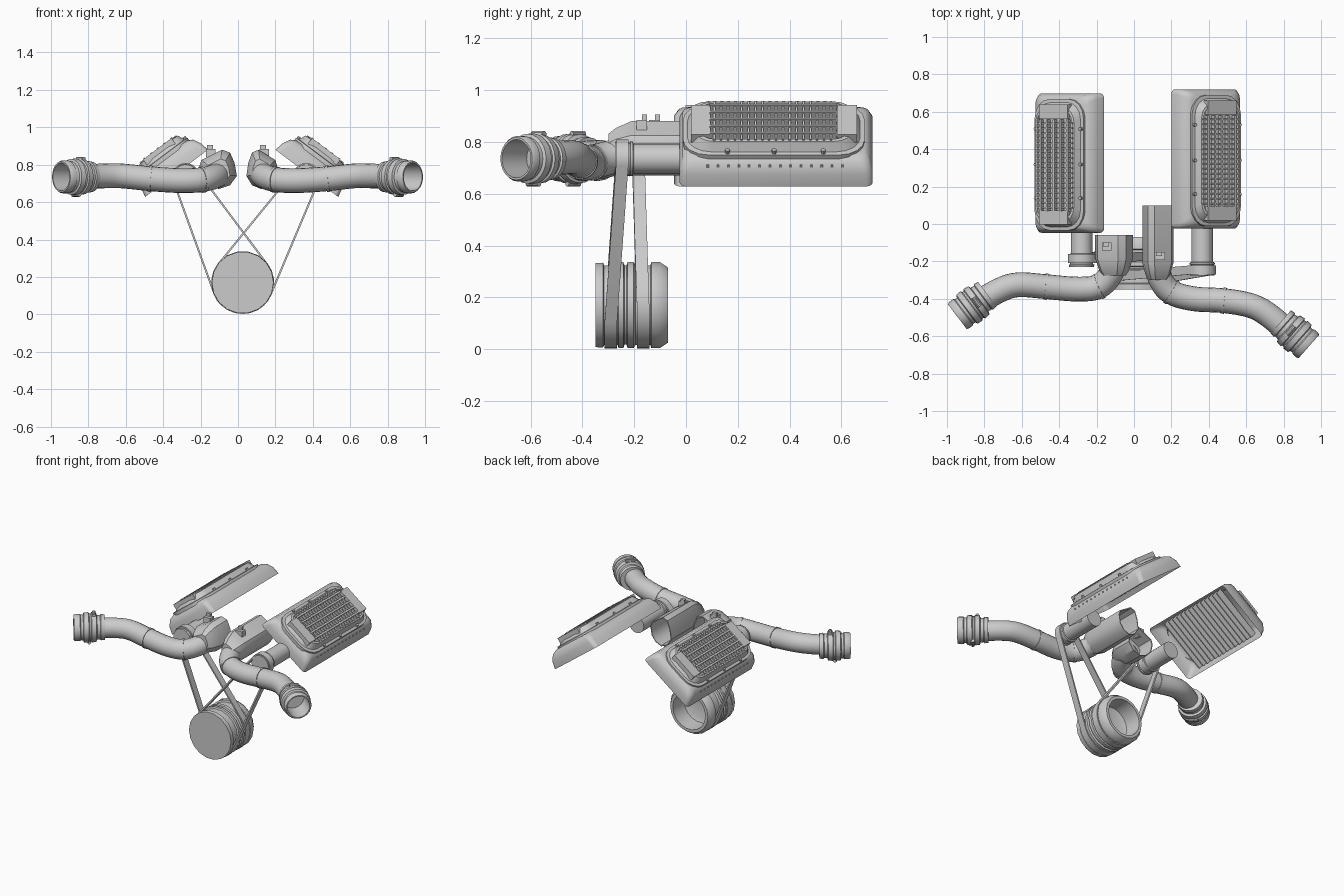
import bpy, bmesh, math
from mathutils import Vector

if "Cube" in bpy.data.objects:
    bpy.data.objects.remove(bpy.data.objects["Cube"])

TAU = 2 * math.pi


def make(name, verts, faces, smooth=True):
    me = bpy.data.meshes.new(name)
    me.from_pydata([tuple(v) for v in verts], [], faces)
    bm = bmesh.new()
    bm.from_mesh(me)
    bmesh.ops.recalc_face_normals(bm, faces=bm.faces)
    bm.to_mesh(me)
    bm.free()
    ob = bpy.data.objects.new(name, me)
    bpy.context.collection.objects.link(ob)
    if smooth:
        bpy.ops.object.select_all(action='DESELECT')
        ob.select_set(True)
        bpy.context.view_layer.objects.active = ob
        bpy.ops.object.shade_smooth_by_angle(angle=math.radians(35))
    return ob


def loft(name, rings, cap_start=False, cap_end=False, closed=False, smooth=True):
    n, m = len(rings[0]), len(rings)
    verts = [v for r in rings for v in r]
    faces = []
    for i in range(m if closed else m - 1):
        a, b = i * n, ((i + 1) % m) * n
        faces += [(a + j, a + (j + 1) % n, b + (j + 1) % n, b + j) for j in range(n)]
    if cap_start:
        faces.append(tuple(range(n)))
    if cap_end:
        faces.append(tuple(range((m - 1) * n, m * n)))
    return make(name, verts, faces, smooth)


def circle(c, d, r, segs):
    d = Vector(d).normalized()
    s = d.cross(Vector((0, 0, 1))).normalized()
    u = s.cross(d)
    return [Vector(c) + r * (math.cos(k * TAU / segs) * s + math.sin(k * TAU / segs) * u)
            for k in range(segs)]


def lathe(name, origin, d, profile, segs=24, caps=(True, True)):
    d = Vector(d).normalized()
    return loft(name, [circle(Vector(origin) + d * t, d, r, segs) for t, r in profile], *caps)


def sweep(name, pts, r, segs=20, sub=5):
    P = [Vector(p) for p in pts]
    P = [2 * P[0] - P[1]] + P + [2 * P[-1] - P[-2]]
    path = []
    for i in range(1, len(P) - 2):
        a, b, c, d = P[i - 1:i + 3]
        for k in range(sub):
            t = k / sub
            path.append(0.5 * (2 * b + (c - a) * t + (2 * a - 5 * b + 4 * c - d) * t * t
                               + (3 * b - a - 3 * c + d) * t ** 3))
    path.append(P[-2])
    rings = []
    for i, p in enumerate(path):
        d = path[min(i + 1, len(path) - 1)] - path[max(i - 1, 0)]
        rings.append(circle(p, d, r, segs))
    return loft(name, rings)


def boxes(name, bounds, place):
    verts, faces = [], []
    for x0, x1, y0, y1, z0, z1 in bounds:
        o = len(verts)
        verts += [place(x, y, z) for x in (x0, x1) for y in (y0, y1) for z in (z0, z1)]
        faces += [tuple(o + k for k in f) for f in ((0, 1, 3, 2), (4, 5, 7, 6), (0, 1, 5, 4),
                                                    (2, 3, 7, 6), (0, 2, 6, 4), (1, 3, 7, 5))]
    return make(name, verts, faces, False)


def round_rect(u0, u1, y0, y1, r, n=5):
    out = []
    for q, (cu, cy) in enumerate(((u1 - r, y1 - r), (u0 + r, y1 - r), (u0 + r, y0 + r), (u1 - r, y0 + r))):
        for k in range(n):
            a = (q + k / (n - 1)) * math.pi / 2
            out.append((cu + r * math.cos(a), cy + r * math.sin(a)))
    return out


def charger(side, left):
    # tilted housing frame: u runs down the slope, n is its outward normal
    def place(u, y, n):
        x, z = 0.2 + 0.8 * u + 0.6 * n, 0.88 - 0.6 * u + 0.8 * n
        return Vector((0.04 - x, y - 0.022, z)) if left else Vector((x, y, z))

    def layers(rect, rows):
        u0, u1, y0, y1 = rect
        return [[place(u, y, n) for u, y in round_rect(u0 + iu, u1 - iu, y0 + iy, y1 - iy, r)]
                for iu, iy, n, r in rows]

    # open-bottomed housing
    loft(side + "_housing", layers((0, 0.42, -0.025, 0.72), [
        (0, 0, 0, 0.025), (0.01, 0.0, 0.05, 0.03), (0.03, 0.012, 0.09, 0.035),
        (0.06, 0.03, 0.107, 0.04)]), cap_end=True)
    # raised cover with flange and recessed top
    loft(side + "_cover", layers((0.05, 0.375, -0.012, 0.69), [
        (0, 0, 0.095, 0.1), (0, 0, 0.118, 0.1), (0.018, 0.018, 0.12, 0.09),
        (0.034, 0.045, 0.158, 0.075), (0.046, 0.06, 0.16, 0.065),
        (0.05, 0.065, 0.145, 0.06)]), cap_end=True)
    # grille bars and end blocks
    bars = [(0.09, 0.335, 0.105 + 0.0265 * i, 0.113 + 0.0265 * i, 0.14, 0.165) for i in range(18)]
    bars += [(u, u + 0.012, 0.09, 0.58, 0.14, 0.17) for u in (0.115, 0.16, 0.205, 0.25, 0.295)]
    bars += [(0.12, 0.31, 0.02, 0.095, 0.13, 0.167), (0.12, 0.31, 0.585, 0.66, 0.13, 0.167)]
    boxes(side + "_grille", bars, place)
    # cross ribs through the housing
    boxes(side + "_ribs", [(0.03, 0.398, 0.08 + 0.04 * i, 0.088 + 0.04 * i, 0.03, 0.085)
                           for i in range(14)], place)
    # flange bolts
    axis = place(0, 0, 1) - place(0, 0, 0)
    for i, (u, y) in enumerate([(u, y) for u in (0.062, 0.362) for y in (0.16, 0.34, 0.53)]):
        lathe(f"{side}_bolt_{i}", place(u, y, 0.115), axis, [(0, 0.009), (0.018, 0.009)], 8)
    # drive snout and small pulley
    cx, dy = (-0.28, 0.045) if left else (0.365, 0)
    lathe(side + "_snout", (cx, -0.275 + dy, 0.735), (0, 1, 0), [
        (0, 0.058), (0.0, 0.066), (0.012, 0.068), (0.015, 0.062), (0.058, 0.062), (0.06, 0.068),
        (0.07, 0.066), (0.072, 0.058), (0.31 - dy, 0.058)])
    # drive belt round both pulleys
    c1, c2, R, r = Vector((0.025, 0.17)), Vector((cx, 0.735)), 0.158, 0.064
    d = c2 - c1
    phi, a = math.atan2(d.y, d.x), math.acos((R - r) / d.length)
    y_low, y_top = (-0.165, -0.185) if left else (-0.29, -0.245)
    rings = []
    for c, rad, s, e in ((c1, R, phi + a, phi + TAU - a), (c2, r, phi - a, phi + a)):
        for k in range(15):
            t = s + (e - s) * k / 14
            g = Vector((math.cos(t), math.sin(t)))
            f = min(1, max(0, (c.y + rad * g.y - 0.15) / 0.58))
            y = y_low + (y_top - y_low) * f
            rings.append([(c.x + q * g.x, y + w, c.y + q * g.y) for q, w in
                          ((rad, -0.024), (rad + 0.01, -0.024), (rad + 0.01, 0.024), (rad, 0.024))])
    loft(side + "_belt", rings, closed=True)


def duct(side, left):
    # chamfered throttle box, open at the rear
    prof = [(0.045, 0.74), (0.055, 0.81), (0.075, 0.865), (0.11, 0.88), (0.2, 0.825), (0.21, 0.79),
            (0.2, 0.73), (0.17, 0.69), (0.125, 0.67), (0.075, 0.69)]
    y0, y1, wide = (-0.275, -0.06, 1.22) if left else (-0.30, 0.10, 1.0)

    def ring(y, s):
        out = []
        for x, z in prof:
            x, z = 0.125 + (x - 0.125) * s, 0.75 + (z - 0.75) * s
            out.append((-(x - 0.04) * wide if left else x, y, z))
        return out
    loft(side + "_throttle_box", [ring(y0, 0.62), ring(y0 + 0.03, 0.8), ring(y0 + 0.09, 1),
                                  ring(y1, 1), ring(y1, 0.93), ring(y0 + 0.1, 0.9)], True, True)
    # sensor on top of the box
    sx, sy = (-0.145, -0.13) if left else (0.14, -0.18)
    boxes(side + "_sensor", [(sx - 0.025, sx + 0.025, sy - 0.012, sy + 0.03, 0.84, 0.885),
                             (sx - 0.022, sx + 0.01, sy + 0.01, sy + 0.03, 0.88, 0.905)],
          lambda x, y, z: Vector((x, y, z)))


def intake(side, path, end, d):
    # bent intake pipe
    sweep(side + "_intake_pipe", path, 0.066)
    # stepped hose collar with an open mouth
    end, d = Vector(end), Vector(d).normalized()
    lathe(side + "_collar", end - d * 0.2, d, [
        (0, 0.064), (0.0, 0.082), (0.025, 0.085), (0.03, 0.078), (0.05, 0.08), (0.055, 0.094),
        (0.085, 0.098), (0.09, 0.09), (0.1, 0.09), (0.105, 0.098), (0.135, 0.096), (0.14, 0.084),
        (0.155, 0.082), (0.16, 0.088), (0.19, 0.088), (0.2, 0.082), (0.2, 0.074), (0.06, 0.07)], 24)
    # clamp screws
    s = d.cross(Vector((0, 0, 1)))
    for i, (t, z) in enumerate(((0.13, 0.095), (0.1, -0.095))):
        c = end - d * t + Vector((0, 0, z))
        lathe(f"{side}_clamp_{i}", c - s * 0.03, s, [(0, 0.012), (0.06, 0.012)], 10)
    # weld bands on the pipe
    for i in (2, 4):
        p, q = Vector(path[i]), Vector(path[i + 1]) - Vector(path[i - 1])
        lathe(f"{side}_pipe_band_{i}", p - q.normalized() * 0.008, q,
              [(0, 0.064), (0, 0.07), (0.016, 0.07), (0.016, 0.064)], 20, (False, False))


for name, is_left in (("left", True), ("right", False)):
    charger(name, is_left)
    duct(name, is_left)

intake("right", [(0.125, -0.2, 0.76), (0.14, -0.29, 0.74), (0.2, -0.365, 0.72), (0.32, -0.4, 0.715),
                 (0.48, -0.41, 0.725), (0.62, -0.435, 0.74), (0.71, -0.48, 0.74), (0.82, -0.57, 0.735)],
       (0.935, -0.655, 0.735), (0.75, -0.66, 0))
intake("left", [(-0.1, -0.17, 0.76), (-0.12, -0.26, 0.74), (-0.19, -0.335, 0.72), (-0.31, -0.348, 0.715),
                (-0.47, -0.335, 0.725), (-0.62, -0.325, 0.74), (-0.72, -0.355, 0.74), (-0.84, -0.425, 0.735)],
       (-0.945, -0.495, 0.735), (-0.8, -0.6, 0))

# crank pulley with belt grooves, hollow at the back
lathe("crank_pulley", (0.025, -0.35, 0.17), (0, 1, 0), [
    (0, 0.165), (0.03, 0.166), (0.034, 0.156), (0.086, 0.156), (0.09, 0.168), (0.108, 0.168),
    (0.113, 0.155), (0.12, 0.155), (0.125, 0.168), (0.148, 0.168), (0.155, 0.156), (0.212, 0.156),
    (0.216, 0.168), (0.25, 0.168), (0.28, 0.148), (0.28, 0.128), (0.16, 0.124), (0.15, 0.1)], 18)
